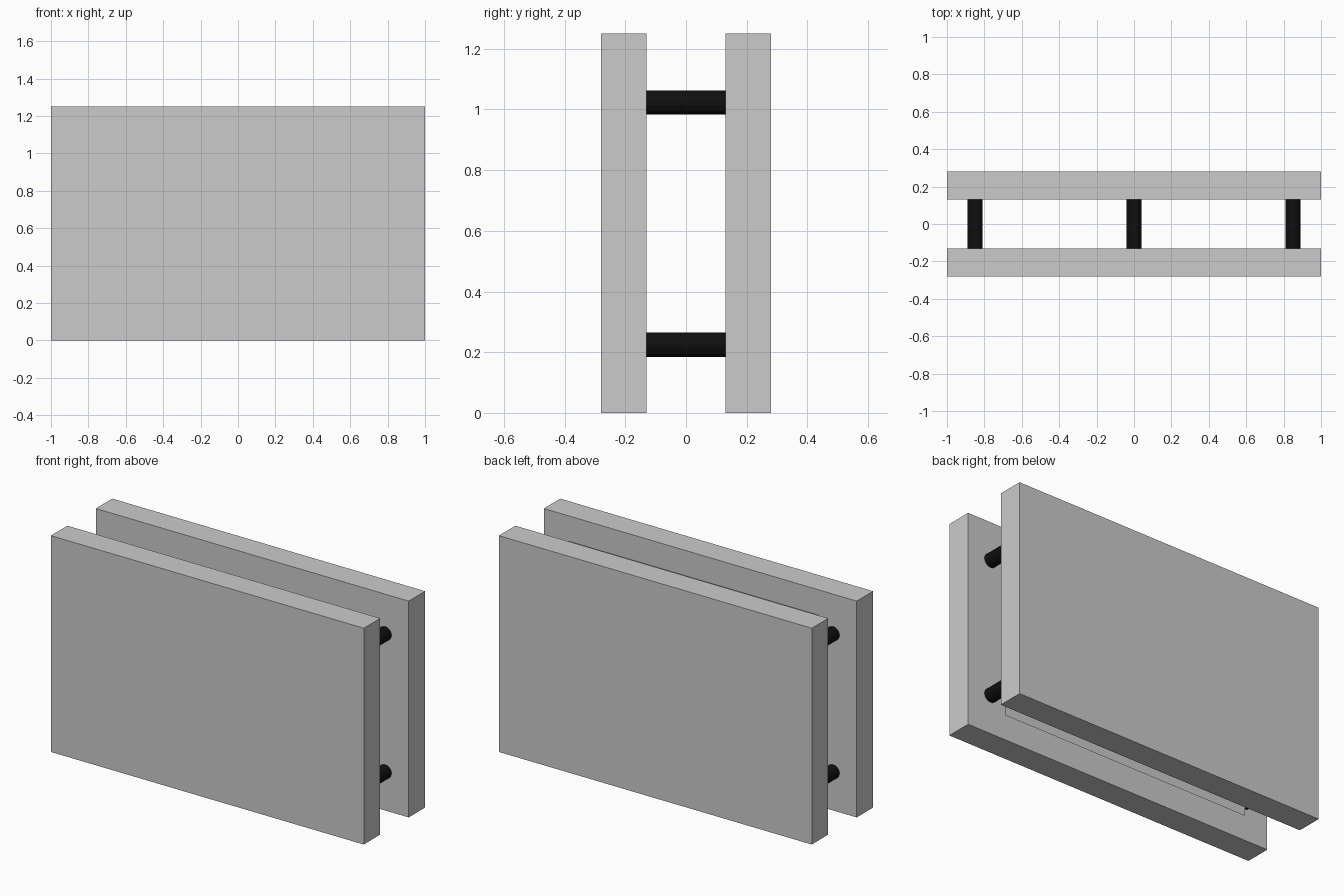
import bpy
from math import pi

if "Cube" in bpy.data.objects:
    bpy.data.objects.remove(bpy.data.objects["Cube"])


def slab(name, y, depth):
    bpy.ops.mesh.primitive_cube_add(size=1, location=(0, y, 0.625))
    ob = bpy.context.object
    ob.name = name
    ob.scale = (2, depth, 1.25)
    bpy.ops.object.transform_apply(location=False, rotation=False, scale=True)


# Two upright panels
slab("front_panel", -0.205, 0.15)
slab("back_panel", 0.205, 0.15)

# Thin sheet between the panels, just behind the front panel, facing back
bpy.ops.mesh.primitive_plane_add(size=1, location=(0, -0.07, 0.62), rotation=(-pi / 2, 0, 0))
sheet = bpy.context.object
sheet.name = "inner_sheet"
sheet.scale = (1.6, 1.04, 1)

# Black spacer rods joining the panels
black = bpy.data.materials.new("black")
black.diffuse_color = (0.005, 0.005, 0.005, 1)
black.use_nodes = True
black.node_tree.nodes["Principled BSDF"].inputs["Base Color"].default_value = black.diffuse_color
for row, z in (("lower", 0.225), ("upper", 1.023)):
    for col, x in (("left", -0.85), ("middle", 0), ("right", 0.85)):
        bpy.ops.mesh.primitive_cylinder_add(vertices=32, radius=0.04, depth=0.262,
                                            location=(x, 0, z), rotation=(pi / 2, 0, 0))
        rod = bpy.context.object
        rod.name = f"{row}_{col}_spacer_rod"
        rod.data.materials.append(black)
        bpy.ops.object.shade_smooth_by_angle()
